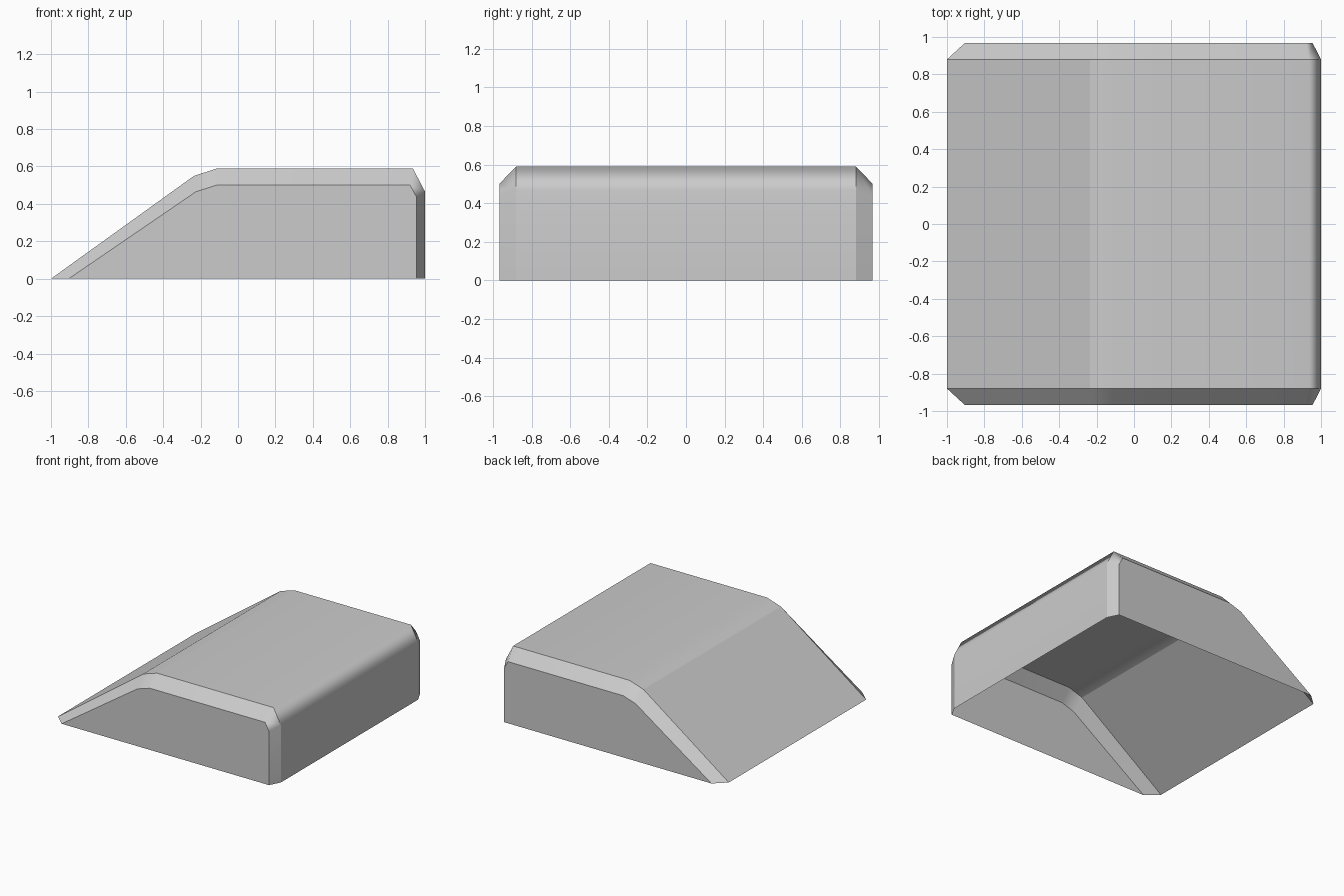
import bpy
import bmesh

if "Cube" in bpy.data.objects:
    bpy.data.objects.remove(bpy.data.objects["Cube"], do_unlink=True)

# Single plain grey
grey = bpy.data.materials.new("plain_grey")
grey.use_nodes = True
colour = (0.6, 0.6, 0.6, 1.0)
grey.diffuse_color = colour
grey.node_tree.nodes["Principled BSDF"].inputs["Base Color"].default_value = colour

# Wedge outlines in x, z: full size for the body, smaller for the flat sides
OUTER = [(-1, 0), (-0.235, 0.55), (-0.11, 0.59), (0.935, 0.59), (1, 0.465), (1, 0)]
INNER = [(-0.905, 0), (-0.225, 0.465), (-0.115, 0.5), (0.92, 0.5), (0.955, 0.435), (0.955, 0)]
EDGE_Y, SIDE_Y = 0.88, 0.967

bm = bmesh.new()


def ring(profile, y):
    return [bm.verts.new((x, y, z)) for x, z in profile]


rings = [ring(INNER, -SIDE_Y), ring(OUTER, -EDGE_Y),
         ring(OUTER, EDGE_Y), ring(INNER, SIDE_Y)]

# Top shell and chamfered borders, left open underneath
for a, b in zip(rings, rings[1:]):
    for i in range(len(a) - 1):
        bm.faces.new((a[i], a[i + 1], b[i + 1], b[i]))

# Flat sides
bm.faces.new(rings[0][::-1])
bm.faces.new(rings[-1])
bmesh.ops.recalc_face_normals(bm, faces=bm.faces)
roof = max(bm.faces, key=lambda f: f.calc_center_median().z)
if roof.normal.z < 0:
    bmesh.ops.reverse_faces(bm, faces=bm.faces)

# Smooth along the profile, crisp along the chamfer borders and slope crest
for face in bm.faces:
    face.smooth = True
for edge in bm.edges:
    u, v = edge.verts
    along_profile = abs(u.co.y - v.co.y) < 0.001
    crest = abs(u.co.x + 0.235) < 0.001 and abs(v.co.x + 0.235) < 0.001
    edge.smooth = not (along_profile or crest)

mesh = bpy.data.meshes.new("wedge_cover")
bm.to_mesh(mesh)
bm.free()
mesh.materials.append(grey)
cover = bpy.data.objects.new("wedge_cover", mesh)
bpy.context.collection.objects.link(cover)

# Keep the broad faces even while the corners blend
weighted = cover.modifiers.new("even_shading", "WEIGHTED_NORMAL")
weighted.keep_sharp = True
weighted.weight = 50
